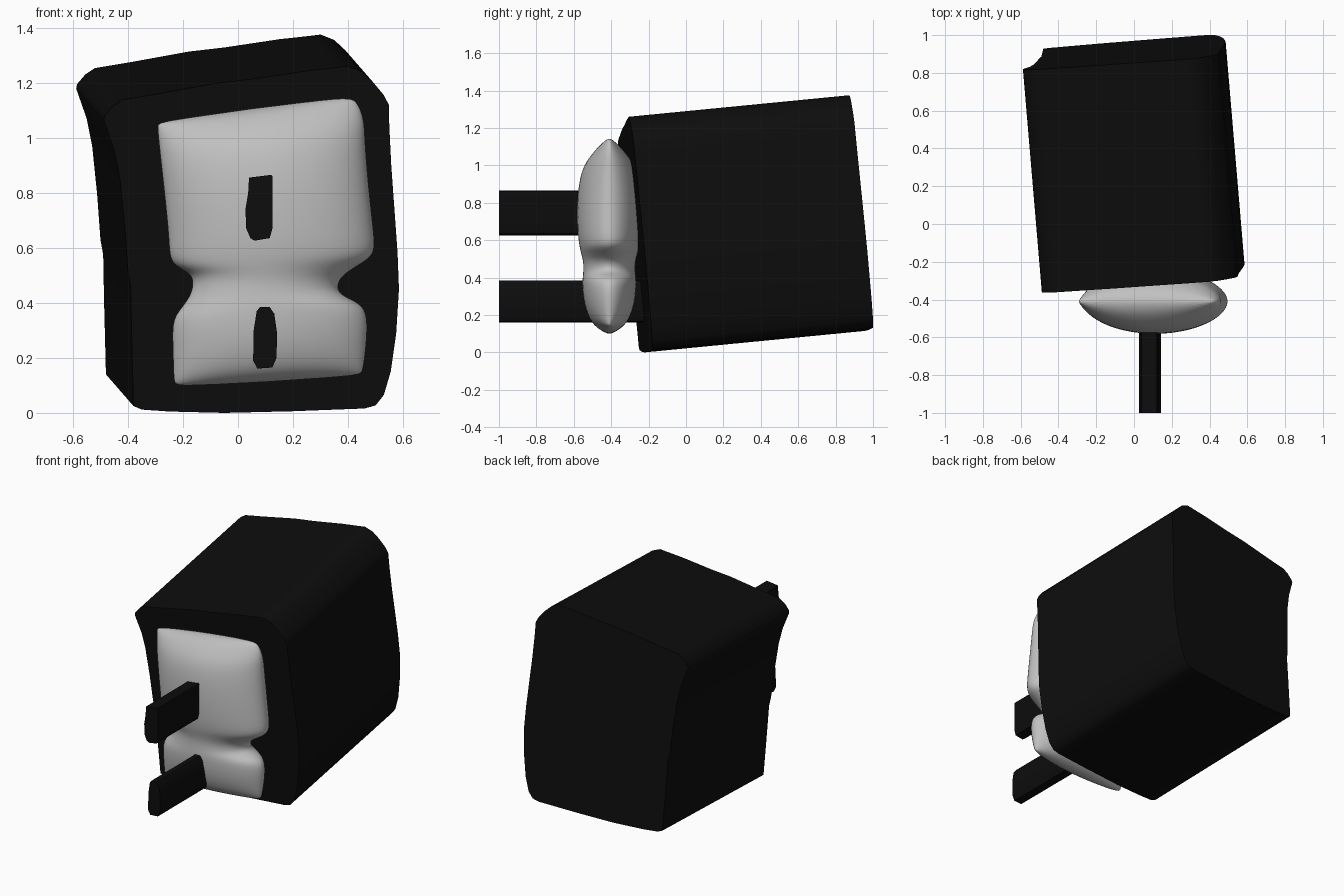
import bpy, bmesh, math


def material(name, c):
    m = bpy.data.materials.new(name)
    m.diffuse_color = (c, c, c, 1)
    return m


black = material("black", 0.004)
grey = material("light grey", 0.53)


def make_object(name, bm, mat, angle):
    bmesh.ops.recalc_face_normals(bm, faces=bm.faces)
    me = bpy.data.meshes.new(name)
    bm.to_mesh(me)
    bm.free()
    me.materials.append(mat)
    ob = bpy.data.objects.new(name, me)
    bpy.context.collection.objects.link(ob)
    bpy.ops.object.select_all(action='DESELECT')
    ob.select_set(True)
    bpy.context.view_layer.objects.active = ob
    bpy.ops.object.shade_smooth_by_angle(angle=math.radians(angle))
    return ob


def skin(bm, loops):
    """Join closed loops of points in order and cap both ends."""
    rings = [[bm.verts.new(p) for p in lp] for lp in loops]
    n = len(rings[0])
    for a, b in zip(rings, rings[1:]):
        for i in range(n):
            j = (i + 1) % n
            bm.faces.new((a[i], a[j], b[j], b[i]))
    bm.faces.new(rings[0])
    bm.faces.new(rings[-1])


# Body: irregular outline on a tilted front plane, extruded along its normal
outline = [(-0.38, 0.025), (-0.35, 0.012), (-0.25, 0.005), (-0.05, 0.0), (0.2, 0.006),
           (0.46, 0.016), (0.50, 0.027), (0.53, 0.065), (0.555, 0.15), (0.575, 0.29),
           (0.585, 0.45), (0.58, 0.58), (0.57, 0.72), (0.557, 0.90), (0.55, 1.04),
           (0.548, 1.12), (0.53, 1.155), (0.49, 1.203), (0.45, 1.24), (0.40, 1.26),
           (0.36, 1.255), (0.25, 1.243), (0.13, 1.225), (0.05, 1.213), (-0.08, 1.198),
           (-0.30, 1.158), (-0.42, 1.138), (-0.455, 1.115), (-0.485, 1.08),
           (-0.488, 1.063), (-0.45, 0.955), (-0.43, 0.855), (-0.412, 0.68),
           (-0.40, 0.515), (-0.39, 0.46), (-0.387, 0.30)]
front = [(x, -0.218 + 0.083 * x - 0.096 * z, z) for x, z in outline]
back = [(x - 0.10, y + 1.18, z + 0.115) for x, y, z in front]
bm = bmesh.new()
skin(bm, [front, back])
make_object("plug_body", bm, black, 40)

# Cushion face: rows of (left x, z, right x, z, half depth), with a pinched waist
rows = [(-0.22, 0.093, 0.44, 0.133, 0.012), (-0.235, 0.108, 0.455, 0.148, 0.06),
        (-0.237, 0.15, 0.462, 0.19, 0.105), (-0.24, 0.25, 0.472, 0.28, 0.137),
        (-0.242, 0.34, 0.472, 0.37, 0.145), (-0.205, 0.385, 0.435, 0.405, 0.144),
        (-0.172, 0.43, 0.37, 0.43, 0.14), (-0.163, 0.48, 0.362, 0.465, 0.139),
        (-0.18, 0.51, 0.38, 0.50, 0.145), (-0.225, 0.53, 0.445, 0.54, 0.153),
        (-0.252, 0.56, 0.502, 0.575, 0.161), (-0.253, 0.63, 0.497, 0.65, 0.171),
        (-0.27, 0.80, 0.476, 0.83, 0.175), (-0.285, 0.93, 0.463, 1.00, 0.155),
        (-0.292, 1.00, 0.462, 1.07, 0.112), (-0.296, 1.045, 0.435, 1.135, 0.06),
        (-0.29, 1.06, 0.40, 1.153, 0.012)]
N = 28
loops = []
for x0, z0, x1, z1, depth in rows:
    loop = []
    for k in range(N):
        a = 2 * math.pi * k / N
        t = 0.5 + 0.5 * math.cos(a)
        s = math.sin(a)
        y = -0.41 - depth * math.copysign(abs(s) ** 1.05, s)
        loop.append((x0 + (x1 - x0) * t, y, z0 + (z1 - z0) * t))
    loops.append(loop)
bm = bmesh.new()
skin(bm, loops)
cushion = make_object("cushion_face", bm, grey, 180)
sub = cushion.modifiers.new("smooth", 'SUBSURF')
sub.levels = sub.render_levels = 2

# Two prongs: small outlines extruded straight back into the body
prongs = {
    "upper_prong": [(0.04, 0.855), (0.12, 0.865), (0.125, 0.86), (0.125, 0.67), (0.115, 0.635),
                    (0.06, 0.626), (0.045, 0.635), (0.03, 0.67), (0.027, 0.74), (0.037, 0.80)],
    "lower_prong": [(0.068, 0.37), (0.08, 0.385), (0.115, 0.385), (0.132, 0.36), (0.142, 0.29),
                    (0.14, 0.20), (0.125, 0.165), (0.07, 0.161), (0.055, 0.19), (0.057, 0.30)],
}
for name, pts in prongs.items():
    bm = bmesh.new()
    skin(bm, [[(x, y, z) for x, z in pts] for y in (-1.0, -0.2)])
    make_object(name, bm, black, 35)
